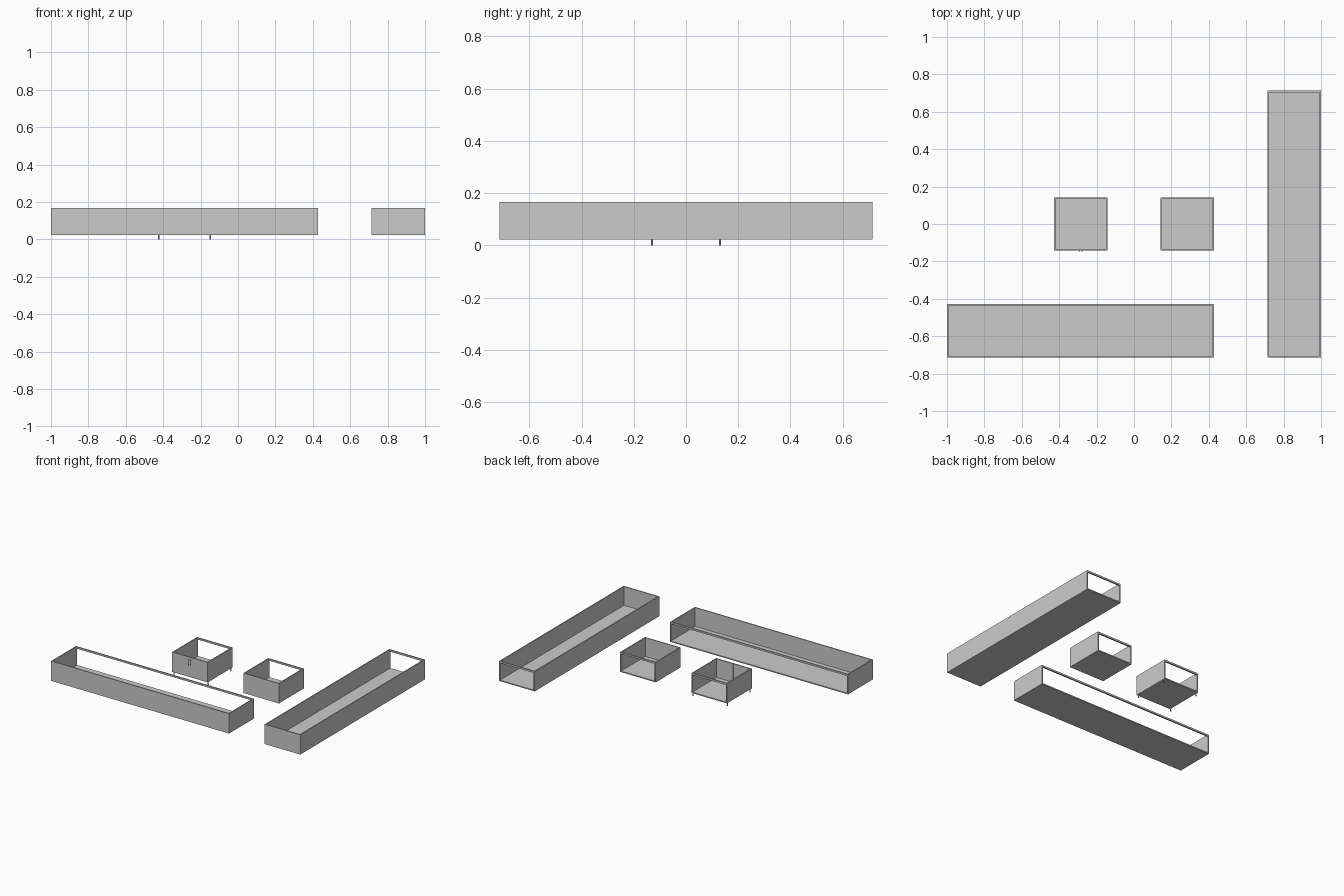
import bpy, bmesh
from mathutils import Matrix, Vector

if "Cube" in bpy.data.objects:
    bpy.data.objects.remove(bpy.data.objects["Cube"])

U = 1 / 7            # layout module
Z0, Z1 = 0.023, 0.167  # cabinet underside and rim
T = 0.008            # board thickness


def finish(name, bm):
    me = bpy.data.meshes.new(name)
    bm.to_mesh(me)
    bm.free()
    ob = bpy.data.objects.new(name, me)
    bpy.context.collection.objects.link(ob)
    return ob


def box(name, x0, x1, y0, y1, z0, z1):
    bm = bmesh.new()
    size = Vector((x1 - x0, y1 - y0, z1 - z0))
    mid = Vector((x0 + x1, y0 + y1, z0 + z1)) / 2
    bmesh.ops.create_cube(bm, size=1, matrix=Matrix.Translation(mid) @ Matrix.Diagonal((*size, 1)))
    return finish(name, bm)


def rod(name, x, y, parts, sides=16):
    # stack of vertical cylinders: (radius, z0, z1)
    bm = bmesh.new()
    for r, z0, z1 in parts:
        bmesh.ops.create_cone(bm, cap_ends=True, segments=sides, radius1=r, radius2=r,
                              depth=z1 - z0, matrix=Matrix.Translation((x, y, (z0 + z1) / 2)))
    for f in bm.faces:
        f.smooth = len(f.verts) == 4
    for e in bm.edges:
        e.smooth = e.calc_face_angle(0) < 0.7
    return finish(name, bm)


def cabinet(name, cx, cy, hx, hy, doors=1):
    x0, x1, y0, y1 = cx - hx, cx + hx, cy - hy, cy + hy
    yf = y0 + T
    # floor, side boards and the rail across the open back
    box(name + "_floor", x0 + T, x1 - T, yf, y1, Z0, Z0 + T)
    box(name + "_left_side", x0, x0 + T, yf, y1, Z0, Z1)
    box(name + "_right_side", x1 - T, x1, yf, y1, Z0, Z1)
    box(name + "_back_rail", x0 + T, x1 - T, y1 - 0.01, y1, Z1 - 0.012, Z1)
    # front panel or pair of doors with a narrow gap
    w = (x1 - x0) / doors
    gap = 0.001 if doors > 1 else 0
    for i in range(doors):
        a, b = x0 + i * w, x0 + (i + 1) * w
        box(f"{name}_front_{i + 1}", a + (gap if i else 0),
            b - (gap if i < doors - 1 else 0), y0, yf, Z0, Z1)


h = U
cabinet("long_front_cabinet", -2 * U, -4 * U, 5 * U, h)
cabinet("long_right_cabinet", 6 * U, 0, h, 5 * U)
cabinet("small_cabinet", 2 * U, 0, h, h)
cabinet("door_cabinet", -2 * U, 0, h, h, doors=2)

# legs and door handles of the two-door cabinet
for s in (-1, 1):
    for t in (-1, 1):
        rod("leg", -2 * U + s * 0.1375, t * 0.13,
            [(0.0045, 0, 0.004), (0.0032, 0.004, 0.019), (0.0045, 0.019, Z0)])
    hx = -2 * U + s * 0.008
    rod("handle_bar", hx, -h - 0.006, [(0.002, 0.11, 0.155)], 12)
    for z in (0.115, 0.15):
        box("handle_post", hx - 0.0012, hx + 0.0012, -h - 0.006, -h, z - 0.0012, z + 0.0012)
